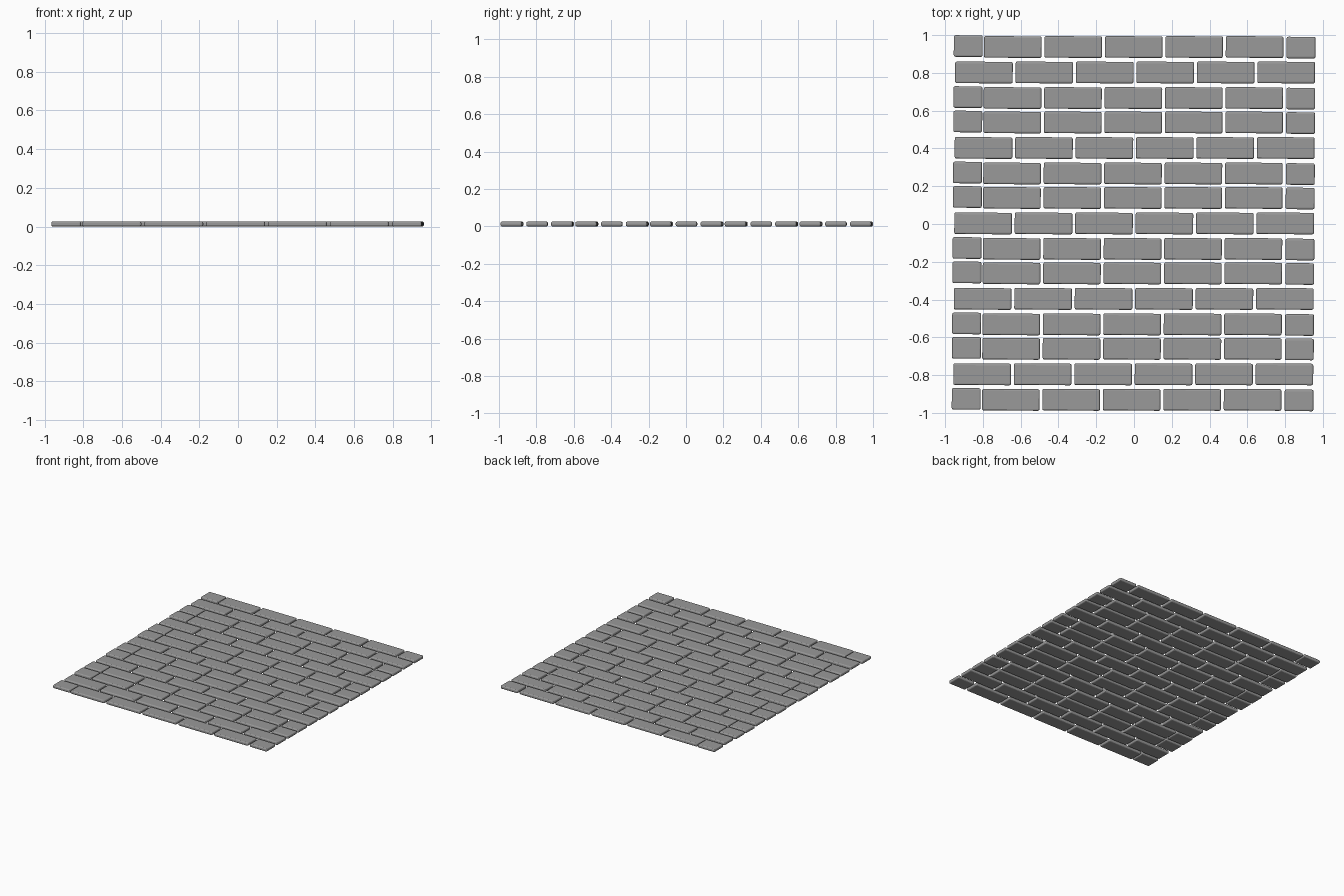
import bpy, math
from mathutils import Matrix

if "Cube" in bpy.data.objects:
    bpy.data.objects.remove(bpy.data.objects["Cube"])

H = 0.026          # paving thickness
PITCH_X = 0.32     # brick spacing along a course
LONG, SHORT, DEPTH = 0.305, 0.153, 0.114
LEAN = 0.0057      # each course drifts slightly sideways, each brick is slightly askew

grey = bpy.data.materials.new("dark_stone")
grey.diffuse_color = (0.32, 0.32, 0.32, 1)
grey.use_nodes = True
grey.node_tree.nodes["Principled BSDF"].inputs["Base Color"].default_value = grey.diffuse_color


def brick_mesh(name, length):
    """Rounded brick resting on z = 0."""
    bpy.ops.mesh.primitive_cube_add(size=1, location=(0, 0, 0))
    ob = bpy.context.object
    ob.data.transform(Matrix.Translation((0, 0, H / 2)) @ Matrix.Diagonal((length, DEPTH, H, 1)))
    ob.data.materials.append(grey)
    bev = ob.modifiers.new("rounded_edges", 'BEVEL')
    bev.width = 0.009
    bev.segments = 3
    deps = bpy.context.evaluated_depsgraph_get()
    mesh = bpy.data.meshes.new_from_object(ob.evaluated_get(deps))
    mesh.name = name
    bpy.data.objects.remove(ob, do_unlink=True)
    return mesh


full = brick_mesh("full_brick", LONG)
half = brick_mesh("half_brick", SHORT)


def place(name, mesh, x, y):
    ob = bpy.data.objects.new(name, mesh)
    ob.matrix_world = Matrix.Translation((x + LEAN * y, y, 0)) @ Matrix.Rotation(-LEAN, 4, 'Z')
    bpy.context.collection.objects.link(ob)


def long_course(tag, y):
    # six full bricks
    for i in range(6):
        place(f"{tag}_brick_{i}", full, (i - 2.5) * PITCH_X + 0.001, y)


def split_course(tag, y):
    # five full bricks closed by a half brick at each end
    for i in range(5):
        place(f"{tag}_brick_{i}", full, (i - 2) * PITCH_X - 0.007, y)
    place(f"{tag}_left_half", half, -0.883, y + 0.005)
    place(f"{tag}_right_half", half, 0.879, y - 0.003)


# Repeating group of three courses: split, long, split
for k in range(5):
    y = (k - 2) * 0.3995 + 0.003
    split_course(f"group_{k}_lower", y - 0.135)
    long_course(f"group_{k}_middle", y)
    split_course(f"group_{k}_upper", y + 0.135)
